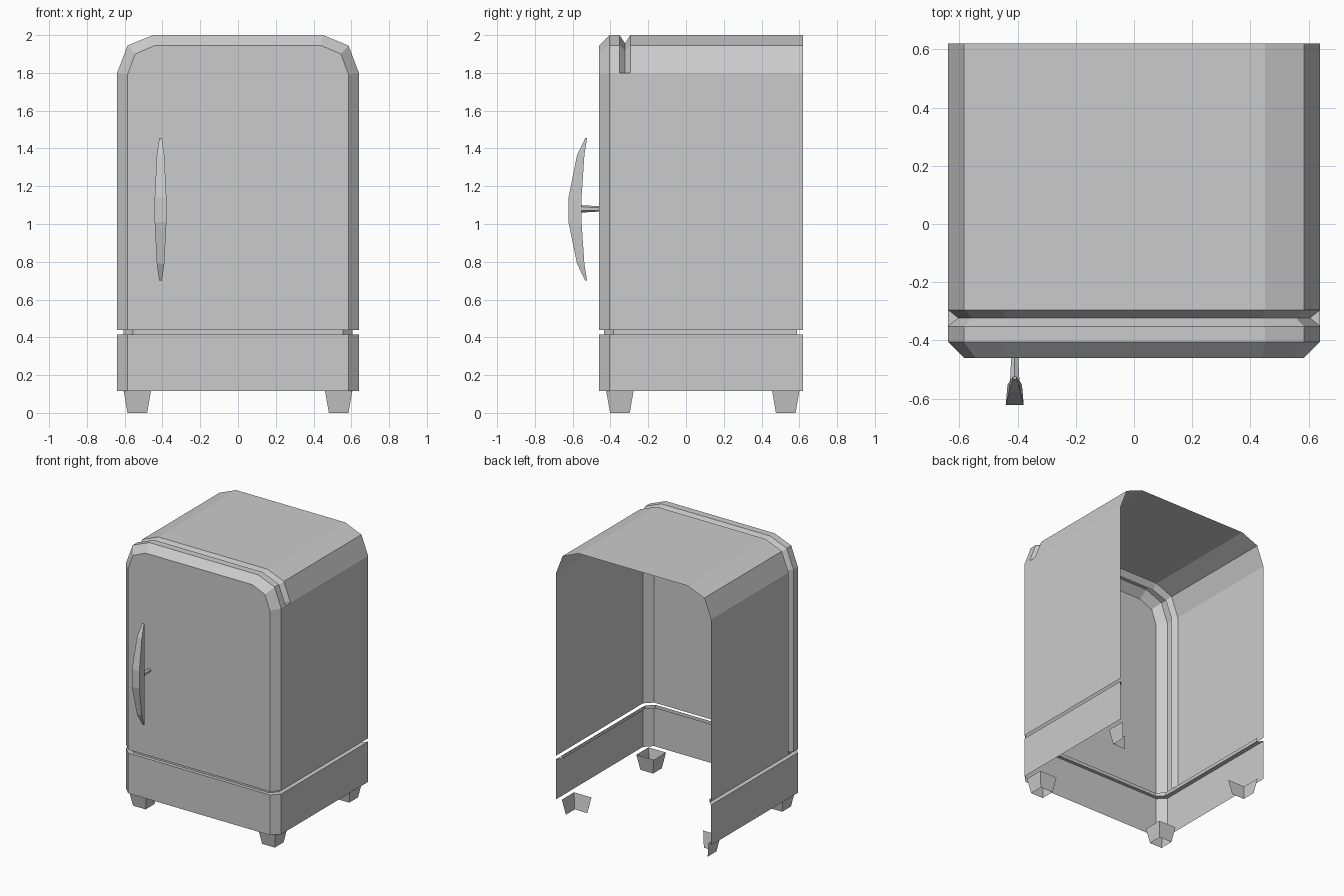
import bpy, bmesh, math
from mathutils import Matrix

if "Cube" in bpy.data.objects:
    bpy.data.objects.remove(bpy.data.objects["Cube"])


def finish(bm, name):
    bmesh.ops.recalc_face_normals(bm, faces=bm.faces[:])
    mesh = bpy.data.meshes.new(name)
    bm.to_mesh(mesh)
    bm.free()
    obj = bpy.data.objects.new(name, mesh)
    bpy.context.collection.objects.link(obj)
    return obj


def ring(bm, pts):
    return [bm.verts.new(p) for p in pts]


def bridge(bm, a, b, closed=False):
    n = len(a)
    for i in range(n if closed else n - 1):
        j = (i + 1) % n
        bm.faces.new((a[i], a[j], b[j], b[i]))


def mirrored(half):
    # half runs up/along the right side; the result runs left to right
    return [(-u, v) for u, v in half] + [(u, v) for u, v in reversed(half)]


# Cabinet shell and door: arched outlines bridged from front to open back
outer = mirrored([(0.64, 0.44), (0.64, 1.80), (0.585, 1.945), (0.45, 2.0)])
face = mirrored([(0.585, 0.44), (0.585, 1.79), (0.545, 1.90), (0.44, 1.945)])
seam = mirrored([(0.605, 0.44), (0.605, 1.80), (0.557, 1.917), (0.44, 1.957)])
bm = bmesh.new()
front, edge, lip, groove, rim, back = [
    ring(bm, [(x, y, z) for x, z in outline])
    for outline, y in ((face, -0.46), (outer, -0.405), (outer, -0.352),
                       (seam, -0.323), (outer, -0.295), (outer, 0.62))]
bm.faces.new(front)
bridge(bm, front, edge)
bridge(bm, edge, lip)
# The seam stops at shoulder height on the hinge side
bridge(bm, lip[:-1], groove[:-1])
bridge(bm, groove[:-1], rim[:-1])
bridge(bm, lip[-2:], rim[-2:])
bm.faces.new((lip[-2], groove[-2], rim[-2]))
bm.verts.remove(groove[-1])
bridge(bm, rim, back)
finish(bm, "cabinet_and_door")

# Base skirt with an inset ledge and a short upright lip
wall = mirrored([(0.64, 0.62), (0.64, -0.405), (0.585, -0.46)])
inset = mirrored([(0.607, 0.588), (0.607, -0.385), (0.557, -0.435)])
bm = bmesh.new()
rings = [ring(bm, [(x, y, z) for x, y in outline])
         for outline, z in ((wall, 0.115), (wall, 0.415),
                            (inset, 0.415), (inset, 0.44))]
for a, b in zip(rings, rings[1:]):
    bridge(bm, a, b)
finish(bm, "base_skirt")


# Tapered hollow feet; the rear ones have only outer and front walls
def foot(name, side, y, closed):
    bm = bmesh.new()
    rows = []
    for r, z in ((0.052, 0.0), (0.072, 0.115)):
        corners = [(1, 1), (1, -1), (-1, -1), (-1, 1)]
        if not closed:
            corners = corners[:3]
        rows.append(ring(bm, [(side * (0.533 + u * r), y + v * r, z)
                              for u, v in corners]))
    bridge(bm, rows[0], rows[1], closed)
    finish(bm, name)


for side, label in ((-1, "left"), (1, "right")):
    foot("front_foot_" + label, side, -0.35, True)
    foot("rear_foot_" + label, side, 0.528, False)

# Bowed handle: height, front y, rear y, half width
bm = bmesh.new()
sections = [(0.70, -0.533, -0.524, 0.007), (0.79, -0.577, -0.538, 0.02),
            (1.01, -0.622, -0.553, 0.031), (1.14, -0.622, -0.553, 0.031),
            (1.365, -0.577, -0.538, 0.02), (1.455, -0.533, -0.524, 0.007)]
rows = [ring(bm, [(-0.41 - w, f, z), (-0.41 + w, f, z),
                  (-0.41 + w * 0.8, r, z), (-0.41 - w * 0.8, r, z)])
        for z, f, r, w in sections]
for a, b in zip(rows, rows[1:]):
    bridge(bm, a, b, True)
bm.faces.new(rows[0])
bm.faces.new(rows[-1])
finish(bm, "handle")

# Handle stalk
bm = bmesh.new()
bmesh.ops.create_cone(bm, segments=6, radius1=0.02, radius2=0.014, depth=0.1,
                      matrix=Matrix.Translation((-0.41, -0.51, 1.08))
                      @ Matrix.Rotation(math.radians(-90), 4, 'X'))
finish(bm, "handle_stalk")
